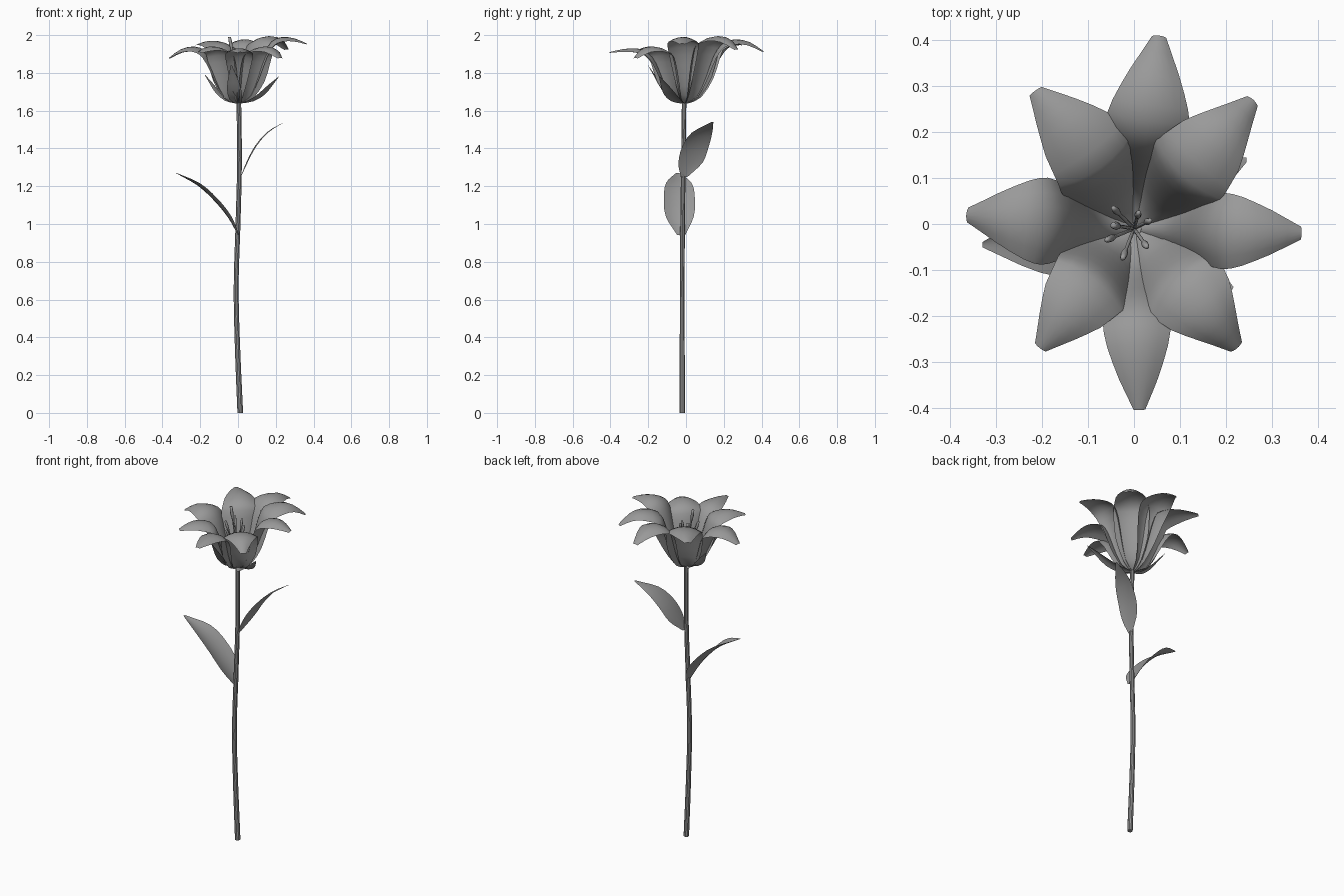
import bpy, bmesh, math
from mathutils import Vector

if "Cube" in bpy.data.objects:
    bpy.data.objects.remove(bpy.data.objects["Cube"])

grey = bpy.data.materials.new("plain grey")
grey.use_nodes = True
grey.diffuse_color = (0.32, 0.32, 0.32, 1)
grey.node_tree.nodes["Principled BSDF"].inputs["Base Color"].default_value = (0.32, 0.32, 0.32, 1)


def sample(values, t):
    """Smooth interpolation through evenly spaced values (Catmull-Rom)."""
    n = len(values) - 1
    i = min(int(t * n), n - 1)
    f = t * n - i
    b, c = values[i], values[i + 1]
    a = values[i - 1] if i else 2 * b - c
    d = values[i + 2] if i + 2 <= n else 2 * c - b
    return b + 0.5 * f * (c - a + f * (2 * a - 5 * b + 4 * c - d + f * (3 * (b - c) + d - a)))


def finish(name, bm):
    mesh = bpy.data.meshes.new(name)
    bm.to_mesh(mesh)
    bm.free()
    obj = bpy.data.objects.new(name, mesh)
    bpy.context.collection.objects.link(obj)
    mesh.materials.append(grey)
    mesh.polygons.foreach_set("use_smooth", [True] * len(mesh.polygons))
    return obj


def blade(name, spine, widths, side, curl, rows=12, cols=6):
    """Thin sheet along a spine, its edges curled towards the inner face."""
    bm = bmesh.new()
    spine = [Vector(p) for p in spine]
    side = Vector(side).normalized()
    grid = []
    for i in range(rows + 1):
        t = i / rows
        step = sample(spine, min(t + 0.02, 1)) - sample(spine, max(t - 0.02, 0))
        normal = step.cross(side).normalized()
        half = max(sample(widths, t), 0.002)
        row = []
        for j in range(cols + 1):
            u = 2 * j / cols - 1
            p = sample(spine, t) + side * u * half + normal * curl * half * u * u
            row.append(bm.verts.new(p))
        grid.append(row)
    for a, b in zip(grid, grid[1:]):
        for j in range(cols):
            bm.faces.new((a[j], a[j + 1], b[j + 1], b[j]))
    return finish(name, bm)


def tube(name, points, radii, rows, sides):
    """Tapered round stalk with closed ends."""
    bm = bmesh.new()
    points = [Vector(p) for p in points]
    rings = []
    for i in range(rows + 1):
        t = i / rows
        step = sample(points, min(t + 0.02, 1)) - sample(points, max(t - 0.02, 0))
        turn = Vector((0, 0, 1)).rotation_difference(step)
        r = sample(radii, t)
        ring = []
        for k in range(sides):
            a = math.tau * k / sides
            ring.append(bm.verts.new(sample(points, t) + turn @ Vector((r * math.cos(a), r * math.sin(a), 0))))
        rings.append(ring)
    for a, b in zip(rings, rings[1:]):
        for k in range(sides):
            m = (k + 1) % sides
            bm.faces.new((a[k], a[m], b[m], b[k]))
    bm.faces.new(rings[0][::-1])
    bm.faces.new(rings[-1])
    return finish(name, bm)


CENTRE = Vector((0, -0.01, 1.64))

# Stem
stem = tube("stem", [(0.012, -0.02, 0), (-0.002, -0.02, 0.33), (-0.01, -0.02, 0.66),
                     (0, -0.018, 1.0), (0.008, -0.014, 1.33), (0.004, -0.01, 1.66)],
            [0.015, 0.014, 0.013, 0.013, 0.0125, 0.0125], 16, 10)
with bpy.context.temp_override(object=stem, active_object=stem, selected_objects=[stem],
                               selected_editable_objects=[stem]):
    bpy.ops.object.shade_smooth_by_angle()

# Leaves
blade("lower_leaf", [(0, -0.025, 0.94), (-0.05, -0.033, 1.03), (-0.123, -0.035, 1.12),
                     (-0.213, -0.038, 1.203), (-0.33, -0.045, 1.27)],
      [0.022, 0.074, 0.082, 0.068, 0.006], (0, -1, 0), 0.25)
blade("upper_leaf", [(0.014, -0.01, 1.25), (0.045, 0.024, 1.328), (0.09, 0.05, 1.413),
                     (0.156, 0.085, 1.488), (0.245, 0.14, 1.54)],
      [0.018, 0.064, 0.07, 0.054, 0.005], (0, 1, 0), -0.1)

# Petals: tip x, y, z, peak height, greatest half width, reach of the cup wall, sideways bow
OUTER = [0.1, 0.3, 0.62, 0.88, 1.0, 0.9, 0.58, 0.17]
INNER = [0.1, 0.52, 0.9, 1.0, 0.98, 0.83, 0.52, 0.16]
petals = {
    "back": (0.055, 0.41, 1.915, 1.978, 0.092, 1.0, 0, OUTER),
    "left": (0.365, -0.02, 1.955, 1.99, 0.083, 1.0, 0, OUTER),
    "front": (0.012, -0.405, 1.91, 1.93, 0.074, 1.0, 0, OUTER),
    "right": (-0.365, 0.02, 1.88, 1.94, 0.095, 1.0, 0, OUTER),
    "back_left": (0.26, 0.27, 1.925, 1.995, 0.098, 0.85, 0, INNER),
    "front_left": (0.225, -0.27, 1.88, 1.94, 0.1, 0.88, 0, INNER),
    "front_right": (-0.205, -0.27, 1.91, 1.94, 0.092, 0.88, 0, INNER),
    "back_right": (-0.215, 0.29, 1.95, 1.97, 0.1, 0.85, -0.02, INNER),
}
for label, (x, y, tip, peak, half, reach, bow, widths) in petals.items():
    out = Vector((x, y, 0)) - Vector((CENTRE.x, CENTRE.y, 0))
    across = Vector((0, 0, 1)).cross(out).normalized()
    rise = peak - CENTRE.z
    droop = 1 - 0.25 * (peak - tip) / rise
    shape = [(0.03, 0), (0.17 * reach, 0.12), (0.28 * reach, 0.42), (0.37 * reach, 0.73),
             (0.48 * reach, 0.93), (0.64, 1.0), (0.83, droop), (1, (tip - CENTRE.z) / rise)]
    spine = [CENTRE + out * r + across * bow * math.sin(math.pi * r) + Vector((0, 0, rise * h))
             for r, h in shape]
    blade(label + "_petal", spine, [half * w for w in widths], across, -0.33, rows=14)

# Bracts hugging the cup
for label, tip in {"front_left": (0.215, -0.14, 1.78), "right": (-0.175, 0.06, 1.79),
                   "front": (-0.035, -0.2, 1.84)}.items():
    out = Vector(tip) - CENTRE
    flat = Vector((out.x, out.y, 0))
    spine = [CENTRE + flat * r + Vector((0, 0, out.z * h))
             for r, h in ((0.03, 0), (0.3, 0.12), (0.56, 0.38), (0.78, 0.7), (1, 1))]
    blade(label + "_bract", spine, [0.012, 0.034, 0.038, 0.024, 0.003],
          Vector((0, 0, 1)).cross(flat), -0.2, rows=8, cols=4)

# Stamens with swollen tips, and one taller pistil
tips = [(-0.045, 0.035, 1.92), (-0.06, -0.035, 1.91), (-0.025, -0.075, 1.88),
        (0.028, -0.05, 1.87), (0.035, 0.008, 1.89), (0.01, 0.025, 1.92), (-0.045, -0.003, 1.99)]
for n, tip in enumerate(tips):
    end = Vector(tip)
    mid = CENTRE.lerp(end, 0.5)
    mid.x, mid.y = CENTRE.lerp(end, 0.35).xy
    tall = n == len(tips) - 1
    name = "pistil" if tall else "stamen_%d" % (n + 1)
    radii = [0.004] * 8 + ([0.009, 0.007] if tall else [0.008, 0.005])
    tube(name, [CENTRE, mid, end], radii, 18, 8)
